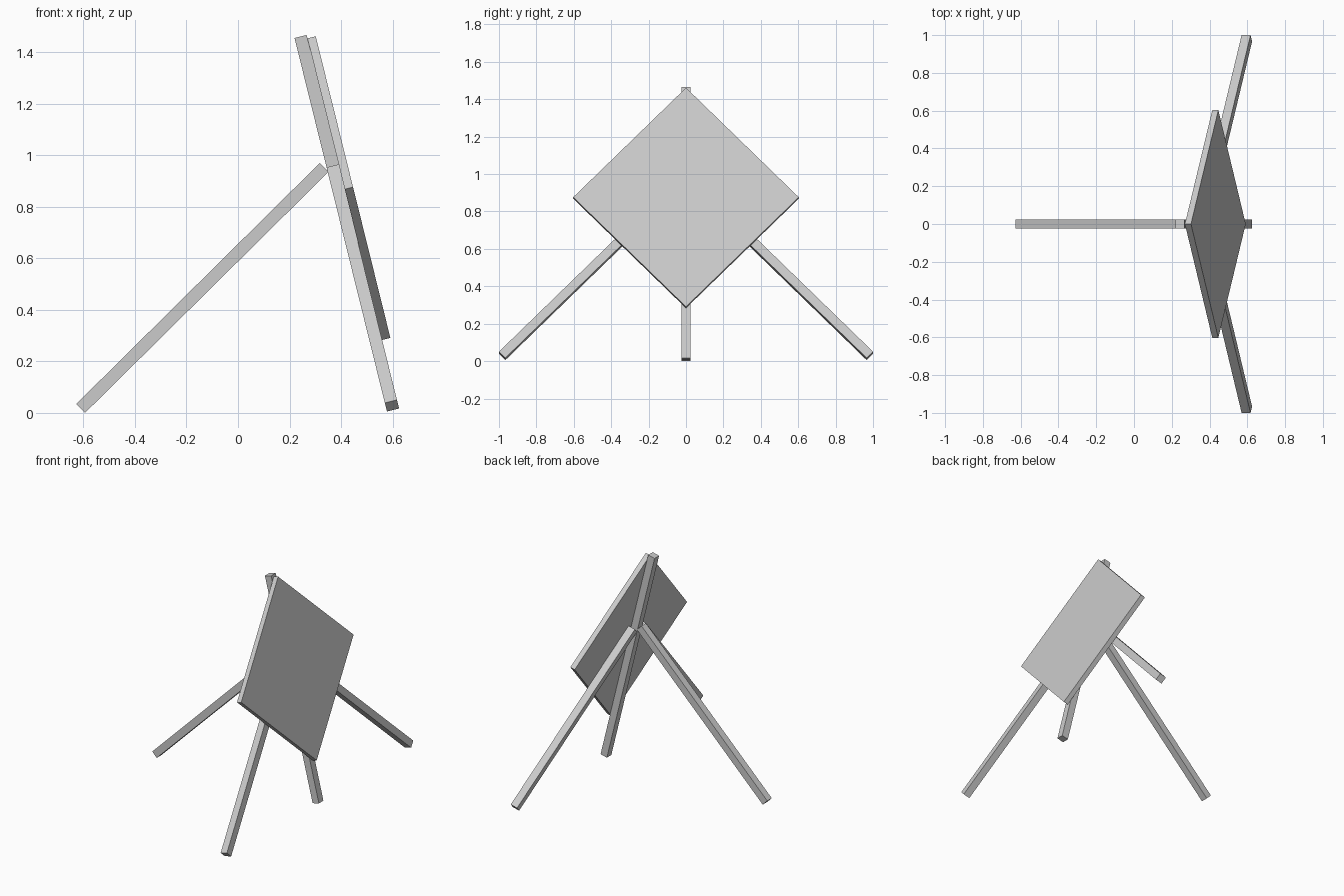
import bpy
from math import radians, sin, cos
from mathutils import Matrix, Vector

if "Cube" in bpy.data.objects:
    bpy.data.objects.remove(bpy.data.objects["Cube"])

TILT = radians(13.9)   # backward lean of the display plane
BAR = 0.0485           # square section of every bar
LEG = 1.332            # length of the splayed legs


def box(name, size, matrix):
    """Box of the given size, centred on the matrix origin."""
    bpy.ops.mesh.primitive_cube_add(size=1)
    ob = bpy.context.object
    ob.name = ob.data.name = name
    ob.data.transform(matrix @ Matrix.Diagonal((*size, 1)))
    return ob


# Leaning plane frame: local x = across (world y), y = up the slope, z = outward
across = Vector((0, 1, 0))
up = Vector((-sin(TILT), 0, cos(TILT)))
out = across.cross(up)
plane = Matrix((across, up, out)).transposed().to_4x4()
plane.translation = (0.578, 0, 0.0055)


def on_plane(x, y, z, turn=0):
    return plane @ Matrix.Translation((x, y, z)) @ Matrix.Rotation(radians(turn), 4, 'Z')


# Central post, running full height behind the panel
box("center_post", (BAR, 1.493, BAR), on_plane(0, 1.493 / 2, BAR / 2))

# Square panel set on its corner, on the front of the post
side = 0.603 * 2 ** 0.5
box("diamond_panel", (side, side, 0.033), on_plane(0, 0.8767, BAR + 0.0165, 45))

# Side legs, splayed at 45 degrees within the leaning plane
for name, s in (("side_leg_a", 1), ("side_leg_b", -1)):
    box(name, (BAR, LEG, BAR), on_plane(s * 0.512, 0.488, BAR / 2, s * 45))

# Rear prop leg, leaning against the back of the post
box("rear_leg", (1.33, BAR, BAR),
    Matrix.Translation((-0.138, 0, 0.485)) @ Matrix.Rotation(radians(-44.7), 4, 'Y'))
